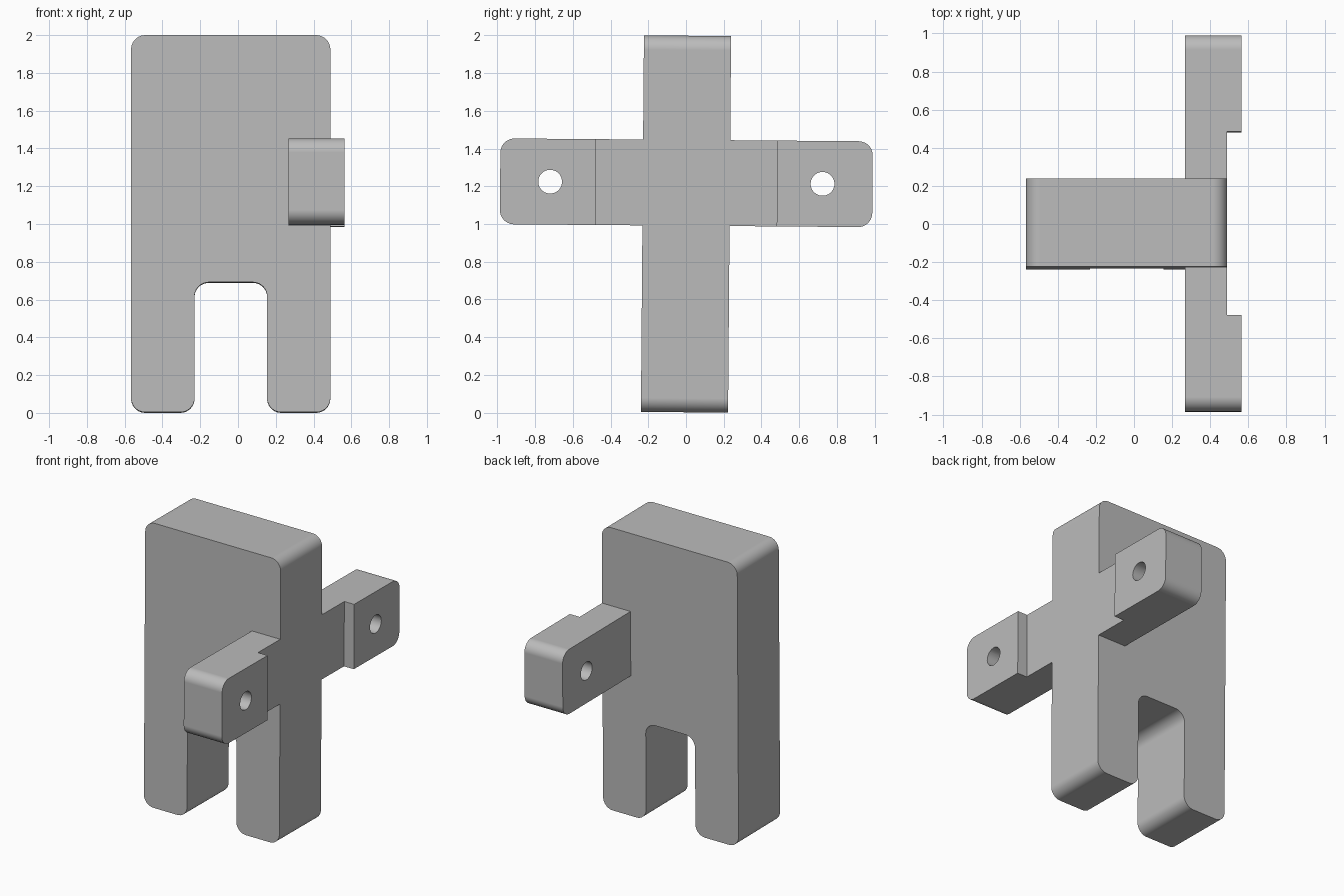
import bpy, bmesh, math
from mathutils import Matrix, Vector

cube = bpy.data.objects.get("Cube")
if cube:
    bpy.data.objects.remove(cube, do_unlink=True)

grey = bpy.data.materials.new("plain_grey")
grey.use_nodes = True
COLOUR = (0.5, 0.5, 0.5, 1)
grey.diffuse_color = COLOUR
grey.node_tree.nodes["Principled BSDF"].inputs["Base Color"].default_value = COLOUR

# The whole part leans back very slightly about its centre
LEAN = (Matrix.Translation((0, 0, 1)) @ Matrix.Rotation(-0.008, 4, 'X')
        @ Matrix.Translation((0, 0, -1)))


def rounded(corners, steps=10):
    """Outline of (u, v, radius) right-angle corners with filleted arcs."""
    pts = []
    for i, (u, v, r) in enumerate(corners):
        p = Vector((u, v))
        if r == 0:
            pts.append(p)
            continue
        a = (Vector(corners[i - 1][:2]) - p).normalized() * r
        b = (Vector(corners[(i + 1) % len(corners)][:2]) - p).normalized() * r
        for k in range(steps + 1):
            t = math.pi / 2 * k / steps
            pts.append(p + a + b - b * math.cos(t) - a * math.sin(t))
    return pts


def prism(name, points, axis, low, high):
    """Extrude an outline along x (u=y, v=z) or along y (u=x, v=z)."""
    def place(p, d):
        return (d, p.x, p.y) if axis == 'x' else (p.x, d, p.y)
    bm = bmesh.new()
    face = bm.faces.new([bm.verts.new(place(p, low)) for p in points])
    ext = bmesh.ops.extrude_face_region(bm, geom=[face])
    shift = Vector(place(Vector((0, 0)), high - low))
    bmesh.ops.translate(bm, vec=shift,
                        verts=[g for g in ext["geom"] if isinstance(g, bmesh.types.BMVert)])
    bmesh.ops.recalc_face_normals(bm, faces=bm.faces)
    bm.transform(LEAN)
    mesh = bpy.data.meshes.new(name)
    bm.to_mesh(mesh)
    bm.free()
    mesh.materials.append(grey)
    obj = bpy.data.objects.new(name, mesh)
    bpy.context.collection.objects.link(obj)
    return obj


def finish(obj):
    """Apply modifiers, smooth the fillets and keep the flats flat."""
    bpy.ops.object.select_all(action='DESELECT')
    obj.select_set(True)
    bpy.context.view_layer.objects.active = obj
    for m in list(obj.modifiers):
        bpy.ops.object.modifier_apply(modifier=m.name)
    bpy.ops.object.shade_smooth_by_angle(angle=math.radians(30))
    obj.modifiers.new("flat_sides", 'WEIGHTED_NORMAL').keep_sharp = True


def cut(obj, cutter):
    mod = obj.modifiers.new("cut", 'BOOLEAN')
    mod.operation, mod.solver, mod.object = 'DIFFERENCE', 'EXACT', cutter
    cutter.hide_render = True


# Body: rounded slab with a slot between two legs
R = 0.075
L, S1, S2, X = -0.566, -0.23, 0.154, 0.489
BOTTOM, SLOT, TOP = 0.002, 0.69, 1.998
HALF = 0.231
body = prism("body", rounded([
    (L, BOTTOM, R), (S1, BOTTOM, R), (S1, SLOT, R), (S2, SLOT, R),
    (S2, BOTTOM, R), (X, BOTTOM, R), (X, TOP, R), (L, TOP, R)]),
    'y', -HALF, HALF)
finish(body)

# Mounting arms: rounded tab, stepped pad and bolt hole
LOW, HIGH, END, STEP = 0.991, 1.446, 0.987, 0.481
for side, name in ((-1, "front_arm"), (1, "back_arm")):
    arm = prism(name, rounded([
        (side * HALF, LOW, 0), (side * END, LOW, R),
        (side * END, HIGH, R), (side * HALF, HIGH, 0)]), 'x', 0.268, 0.565)
    recess = prism(name + "_recess_cutter", rounded([
        (side * 0.1, 0.8, 0), (side * STEP, 0.8, 0),
        (side * STEP, 1.6, 0), (side * 0.1, 1.6, 0)]), 'x', X, 0.8)
    ring = [Vector((side * 0.722 + 0.063 * math.cos(k * math.tau / 40),
                    1.2185 + 0.063 * math.sin(k * math.tau / 40))) for k in range(40)]
    hole = prism(name + "_hole_cutter", ring, 'x', 0.1, 0.8)
    cut(arm, recess)
    cut(arm, hole)
    finish(arm)
    for cutter in (recess, hole):
        bpy.data.objects.remove(cutter, do_unlink=True)
